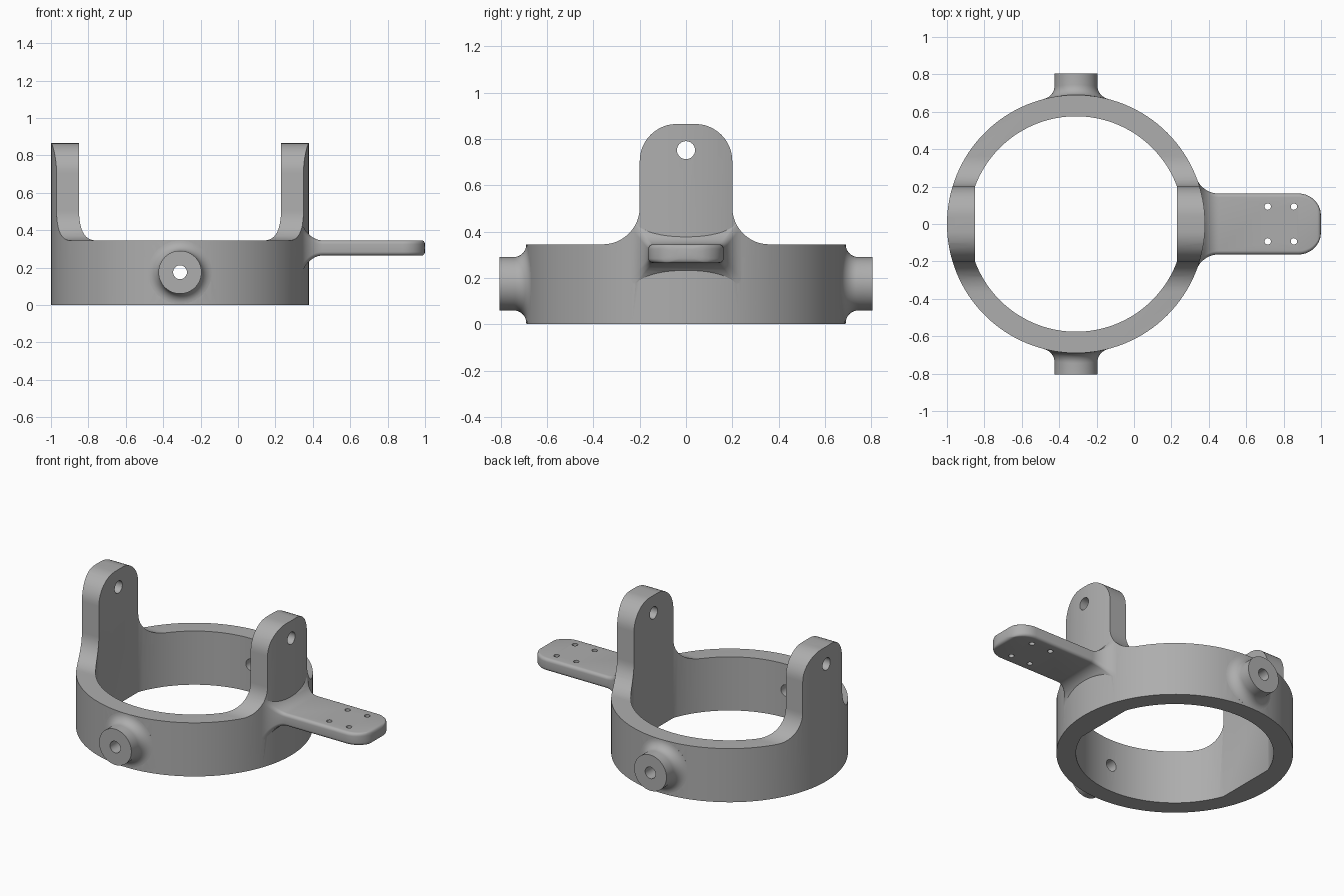
import bpy, bmesh
from math import sin, cos, pi, sqrt, radians
from mathutils import Vector

if "Cube" in bpy.data.objects:
    bpy.data.objects.remove(bpy.data.objects["Cube"])

CX, R, RI, FLAT = -0.31, 0.69, 0.576, 0.54   # ring centre, outer / inner radius, inner flat offset
RING_H, TOP, LUG_W = 0.345, 0.865, 0.20      # ring height, lug top, lug half width

grey = bpy.data.materials.new("grey")
grey.diffuse_color = (0.42, 0.42, 0.42, 1)
grey.use_nodes = True
grey.node_tree.nodes["Principled BSDF"].inputs["Base Color"].default_value = grey.diffuse_color


def loft(name, rings):
    """Closed solid through a list of equal-length point rings, capped at both ends."""
    bm = bmesh.new()
    vs = [[bm.verts.new(p) for p in ring] for ring in rings]
    n = len(vs[0])
    for a, b in zip(vs, vs[1:]):
        for i in range(n):
            j = (i + 1) % n
            bm.faces.new((a[i], a[j], b[j], b[i]))
    bm.faces.new(vs[0][::-1])
    bm.faces.new(vs[-1])
    bmesh.ops.recalc_face_normals(bm, faces=bm.faces)
    me = bpy.data.meshes.new(name)
    bm.to_mesh(me)
    bm.free()
    me.materials.append(grey)
    ob = bpy.data.objects.new(name, me)
    bpy.context.collection.objects.link(ob)
    return ob


def prism(name, outline, axis, lo, hi):
    """Extrude a 2D outline along an axis (0 = x, 1 = y, 2 = z)."""
    def put(p, t):
        c = list(p)
        c.insert(axis, t)
        return Vector(c)
    return loft(name, [[put(p, t) for p in outline] for t in (lo, hi)])


def arc(cx, cy, r, a0, a1, n=12):
    return [(cx + r * cos(radians(a0 + (a1 - a0) * i / n)),
             cy + r * sin(radians(a0 + (a1 - a0) * i / n))) for i in range(n + 1)]


def circle(cx, cy, r, n=32):
    return arc(cx, cy, r, 0, 360, n)[:-1]


def combine(body, tool, op):
    m = body.modifiers.new(op, 'BOOLEAN')
    m.operation, m.solver, m.object = op, 'EXACT', tool
    bpy.context.view_layer.objects.active = body
    bpy.ops.object.modifier_apply(modifier=m.name)
    bpy.data.objects.remove(tool)


# Full-height outer drum
body = prism("gimbal_ring", circle(CX, 0, R, 128), 2, 0, TOP + 0.1)

# Pivot bosses, front and back, flaring into the ring wall
BR, BZ, BF = 0.115, 0.175, 0.055
for s in (-1, 1):
    def boss_ring(r, y_of):
        return [Vector((CX + x, s * y_of(x), BZ + z)) for x, z in circle(0, 0, r, 48)]
    rings = [boss_ring(BR + BF, lambda x: 0.62)]
    for i in range(9):
        a = i / 8 * pi / 2
        rings.append(boss_ring(BR + BF * (1 - sin(a)),
                               lambda x: sqrt(R * R - x * x) + BF * (1 - cos(a))))
    rings.append(boss_ring(BR, lambda x: 0.805))
    combine(body, loft("boss", rings), 'UNION')

# Mounting tab with filleted root and rounded end
TW, TH, TZ, ER, PR = 0.163, 0.04, 0.305, 0.02, 0.12


def tab_ring(hw, hh, x_of):
    pts = []
    for k, (sy, sz) in enumerate(((1, 1), (-1, 1), (-1, -1), (1, -1))):
        pts += arc(sy * (hw - ER), sz * (hh - ER), ER * 0.999, 90 * k, 90 * k + 90, 5)
    return [Vector((x_of(y), y, TZ + z)) for y, z in pts]


FY, FZ = 0.075, 0.09
rings = [tab_ring(TW + FY, TH + FZ, lambda y: CX + 0.6)]
for i in range(11):
    a = i / 10 * pi / 2
    rings.append(tab_ring(TW + FY * (1 - sin(a)), TH + FZ * (1 - sin(a)),
                          lambda y: CX + sqrt(R * R - y * y) + FZ * (1 - cos(a))))
for d in (PR, 0.1, 0.08, 0.06, 0.045, 0.032, ER, 0.013, 0.007, 0.003, 0.0):
    hw = TW - PR + sqrt(PR ** 2 - (PR - d) ** 2)
    e = max(ER - d, 0)
    rings.append(tab_ring(hw, TH - ER + sqrt(ER ** 2 - e ** 2) + 0.001 * (e > 0), lambda y: 1 - d))
combine(body, loft("tab", rings), 'UNION')

# Side silhouette: ring height, concave fillets, two round-topped lugs
CR, FR = 0.16, 0.16
half = [(1, -0.0), (1, RING_H)]
half += arc(LUG_W + FR, RING_H + FR, FR, 270, 180)
half += arc(LUG_W - CR, TOP - CR, CR, 0, 90)
outline = half + [(-y, z) for y, z in reversed(half)]
combine(body, prism("silhouette", outline, 0, -1.2, 1.2), 'INTERSECT')

# Bore with two flat sides
a = math_a = 180 / pi * 0.3554  # angle where the flats meet the bore
fy = sqrt(RI ** 2 - FLAT ** 2)
bore = arc(CX, 0, RI, a, 180 - a, 48) + arc(CX, 0, RI, 180 + a, 360 - a, 48)
combine(body, prism("bore", bore, 2, -0.2, 1.2), 'DIFFERENCE')

# Holes: lug pivots, boss pivots, four tab screws
combine(body, prism("lug_hole", circle(0, 0.752, 0.039), 0, -1.2, 0.6), 'DIFFERENCE')
combine(body, prism("boss_hole", circle(CX, BZ, 0.037), 1, -1, 1), 'DIFFERENCE')
for x in (0.715, 0.855):
    for y in (-0.093, 0.093):
        combine(body, prism("screw_hole", circle(x, y, 0.017, 20), 2, 0.1, 0.5), 'DIFFERENCE')

# Smooth shading with crisp edges
bpy.ops.object.select_all(action='DESELECT')
body.select_set(True)
bpy.context.view_layer.objects.active = body
bpy.ops.object.shade_smooth_by_angle(angle=radians(30))
